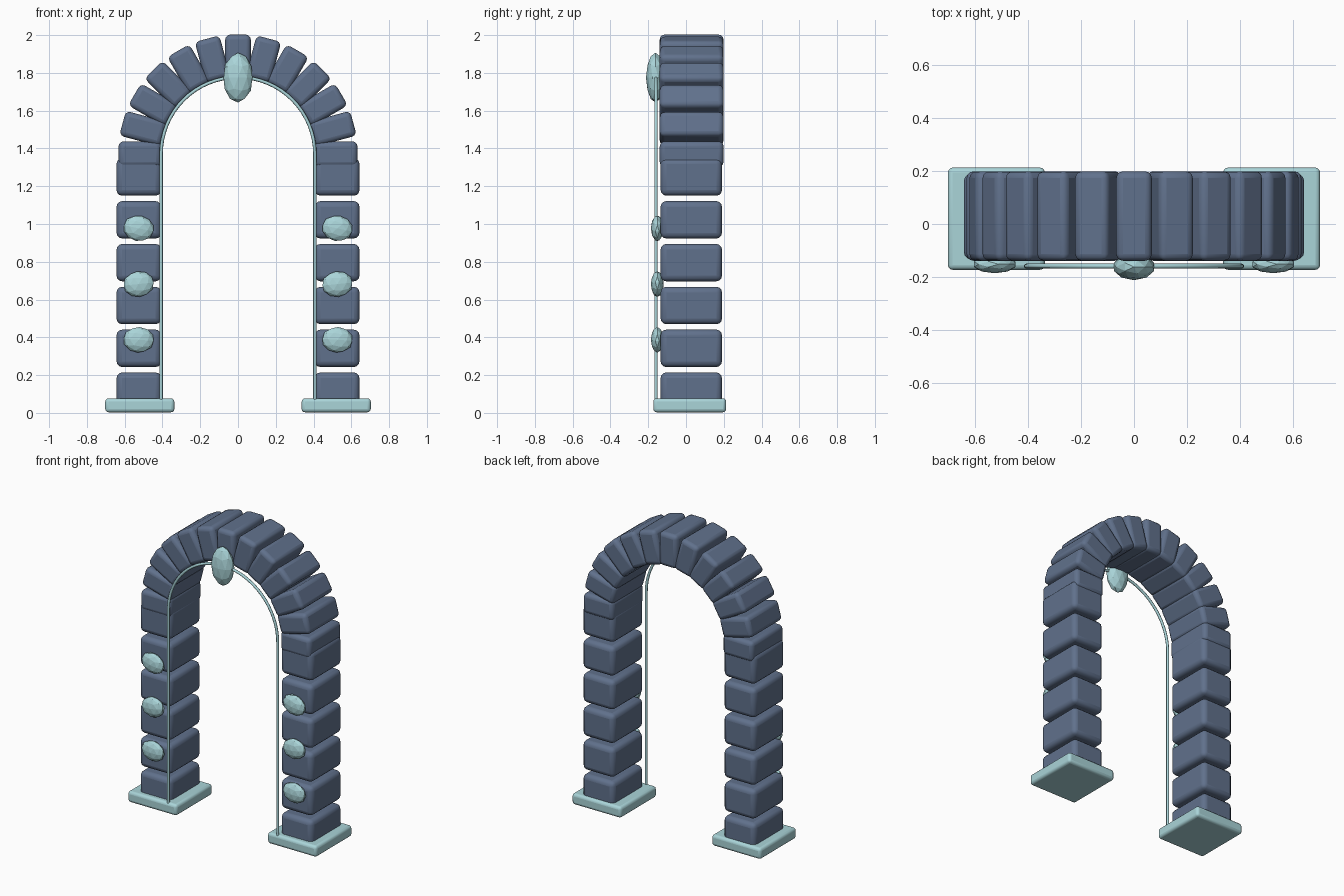
import bpy, math
from mathutils import Matrix, Vector

if "Cube" in bpy.data.objects:
    bpy.data.objects.remove(bpy.data.objects["Cube"])

ARCH_Z = 1.37      # height of the arch centre


def material(name, rgb):
    m = bpy.data.materials.new(name)
    m.diffuse_color = (*rgb, 1)
    m.use_nodes = True
    m.node_tree.nodes["Principled BSDF"].inputs["Base Color"].default_value = m.diffuse_color
    return m


slate = material("slate_blue", (0.118, 0.165, 0.262))
aqua = material("pale_aqua", (0.40, 0.66, 0.69))


def finish(name, mat, smooth=True):
    o = bpy.context.object
    o.name = name
    o.data.materials.append(mat)
    if smooth:
        bpy.ops.object.shade_smooth_by_angle(angle=math.radians(40))
    return o


def block(name, loc, size, mat, bevel, rot_y=0):
    bpy.ops.mesh.primitive_cube_add(size=1)
    o = bpy.context.object
    o.data.transform(Matrix.Diagonal((*size, 1)))
    o.location = loc
    o.rotation_euler = (0, rot_y, 0)
    b = o.modifiers.new("rounding", 'BEVEL')
    b.width = bevel
    b.segments = 3
    return finish(name, mat)


def gem(name, loc, radii, tilt=0):
    bpy.ops.mesh.primitive_ico_sphere_add(subdivisions=2, radius=1)
    o = bpy.context.object
    o.data.transform(Matrix.Diagonal((*radii, 1)))
    o.location = loc
    o.rotation_euler = (0, tilt, 0)
    return finish(name, aqua, smooth=False)


for side, label in ((-1, "left"), (1, "right")):
    # Foot slab and stacked pillar stones
    block(f"{label}_base", (side * 0.52, 0.02, 0.04), (0.366, 0.386, 0.074), aqua, 0.018)
    for i in range(6):
        block(f"{label}_pillar_stone_{i + 1}", (side * 0.525, 0.028, 0.115 + i * 0.2268),
              (0.236, 0.325, 0.198), slate, 0.03)
    # Gems set on the pillar front
    for i, z in enumerate((0.387, 0.682, 0.977)):
        gem(f"{label}_gem_{i + 1}", (side * 0.526, -0.152, z),
            (0.083, 0.034, 0.068), math.radians((4, -6, 12)[i]))

# Ring of arch stones
for i in range(13):
    a = math.radians(15 * i)
    block(f"arch_stone_{i + 1}",
          (0.52 * math.cos(a), 0.03, ARCH_Z + 0.52 * math.sin(a)),
          (0.225, 0.338, 0.135), slate, 0.026, -a)

# Thin trim along the inner edge: up one side, around the arch, down the other
r = 0.407
pts = [(r, 0.06)]
pts += [(r * math.cos(math.pi * i / 32), ARCH_Z + r * math.sin(math.pi * i / 32)) for i in range(33)]
pts += [(-r, 0.06)]
cu = bpy.data.curves.new("inner_trim", 'CURVE')
cu.dimensions = '3D'
cu.bevel_depth = 0.009
cu.bevel_resolution = 2
cu.use_fill_caps = True
sp = cu.splines.new('POLY')
sp.points.add(len(pts) - 1)
for p, (x, z) in zip(sp.points, pts):
    p.co = (x, -0.159, z, 1)
cu.materials.append(aqua)
trim = bpy.data.objects.new("inner_trim", cu)
bpy.context.collection.objects.link(trim)

# Large gem at the crown
gem("keystone_gem", (0, -0.162, 1.775), (0.08, 0.05, 0.132))
